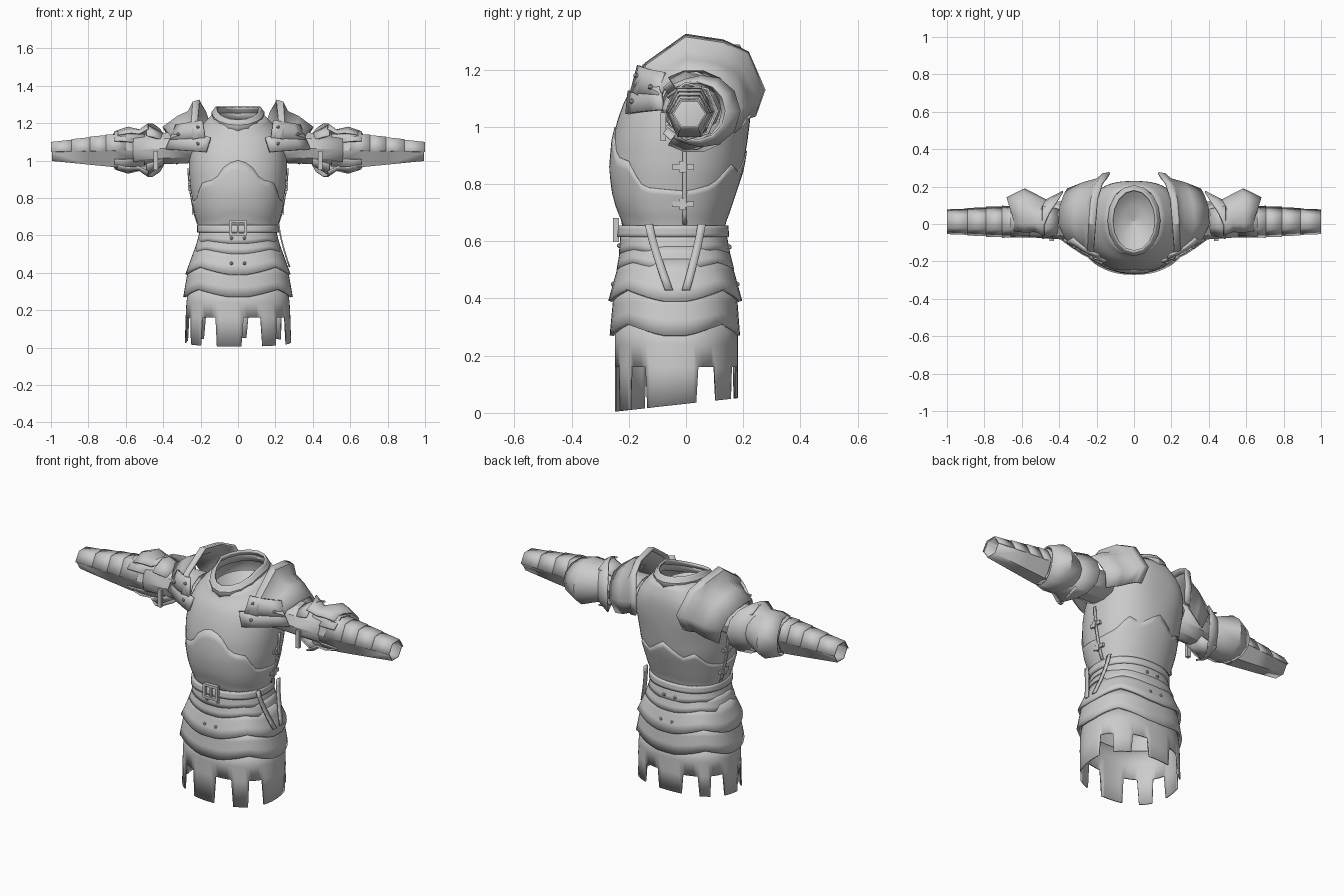
import bpy, bmesh, math
from mathutils import Vector
from math import sin, cos, pi, radians

if "Cube" in bpy.data.objects:
    bpy.data.objects.remove(bpy.data.objects["Cube"])

steel = bpy.data.materials.new("grey_steel")
steel.diffuse_color = (0.6, 0.6, 0.6, 1)
steel.use_nodes = True
steel.node_tree.nodes["Principled BSDF"].inputs["Base Color"].default_value = steel.diffuse_color


def finish(name, bm, thick=0, mirror=False, angle=30):
    bmesh.ops.recalc_face_normals(bm, faces=bm.faces)
    me = bpy.data.meshes.new(name)
    bm.to_mesh(me)
    bm.free()
    me.materials.append(steel)
    ob = bpy.data.objects.new(name, me)
    bpy.context.collection.objects.link(ob)
    bpy.ops.object.select_all(action='DESELECT')
    ob.select_set(True)
    bpy.context.view_layer.objects.active = ob
    bpy.ops.object.shade_smooth_by_angle(angle=radians(angle))
    if thick:
        m = ob.modifiers.new("thickness", 'SOLIDIFY')
        m.thickness, m.offset = thick, 0
    if mirror:
        m = ob.modifiers.new("mirror", 'MIRROR')
        m.use_mirror_merge = False
    return ob


def grid(name, nu, nv, f, wrap=True, thick=0, mirror=False, skip=None, angle=30):
    """Surface from f(i, j); wraps around in i when closed."""
    bm = bmesh.new()
    cols = nu if wrap else nu + 1
    vs = [[bm.verts.new(f(i, j)) for i in range(cols)] for j in range(nv + 1)]
    for j in range(nv):
        for i in range(nu):
            if skip and skip(i, j):
                continue
            k = (i + 1) % cols
            bm.faces.new((vs[j][i], vs[j][k], vs[j + 1][k], vs[j + 1][i]))
    return finish(name, bm, thick, mirror, angle)


def box(name, c, s, mirror=False):
    bm = bmesh.new()
    bmesh.ops.create_cube(bm, size=1)
    for v in bm.verts:
        v.co = [c[k] + v.co[k] * s[k] for k in range(3)]
    return finish(name, bm, 0, mirror)


def rivets(name, points):
    bm = bmesh.new()
    for p in points:
        r = bmesh.ops.create_icosphere(bm, subdivisions=1, radius=0.01)
        bmesh.ops.translate(bm, verts=r['verts'], vec=p)
    finish(name, bm, mirror=True)


def oval(t, hx, yf, yb, z, e=2.2):
    """Point on a rounded ring; t = 0 is the front."""
    p = lambda v: math.copysign(abs(v) ** (2 / e), v)
    return (hx * p(sin(t)), (yf + yb) / 2 - (yb - yf) / 2 * p(cos(t)), z)


def lerp_rows(rows, z):
    for a, b in zip(rows, rows[1:]):
        if z <= b[0]:
            k = (z - a[0]) / (b[0] - a[0])
            return [p + (q - p) * k for p, q in zip(a, b)]
    return rows[-1]


# Breast and back plate: z, half width, front y, back y
TORSO = [(.60, .2, -.21, .125), (.66, .208, -.212, .13), (.70, .222, -.232, .145), (.76, .236, -.25, .165),
         (.85, .252, -.262, .195), (.95, .26, -.254, .212), (1.03, .258, -.235, .222),
         (1.10, .245, -.208, .227), (1.16, .215, -.185, .226), (1.20, .18, -.168, .216), (1.25, .13, -.155, .192)]


def torso(t, z, off=0.0):
    _, hx, yf, yb = lerp_rows(TORSO, z)
    drop = .06 * max(0, cos(t)) * max(0, min(1, (z - 1.1) / .13))
    back = max(0, -cos(t)) * max(0, min(1, (z - .95) / .15))
    return oval(t, hx + off, yf - off, yb + off, z - drop, 2.2 + .6 * back)


N = 48
grid("breast_and_back_plate", N, 20, lambda i, j: torso(2 * pi * i / N, .6 + .65 * j / 20), thick=.006)


# Lower overlapping plate with a scalloped upper edge
EDGE = [(0, 1.0), (12, .98), (25, .9), (45, .88), (62, .79), (100, .775), (125, .80), (142, .87), (158, .84), (181, .92)]


def waist_plate(i, j):
    t = 2 * pi * i / N
    top = lerp_rows(EDGE, min(i, N - i) * 360 / N)[1]
    return torso(t, .63 + (top - .63) * j / 8, .004)


grid("waist_plate", N, 8, waist_plate, thick=.007)


# Neck collar, dipping at the front, with a rolled rim
def collar(i, j):
    t = 2 * pi * i / 16
    f = max(0, cos(t))
    grow, h = [(.012, -.025), (.014, .012), (0, .03), (-.006, .04)][j]
    return oval(t, .122 + grow, -.152 - grow, .188 + grow, 1.245 - .07 * f + h, 2)


grid("collar", 16, 3, collar, thick=.012)

# Dished lining below the neck opening
grid("neck_lining", 24, 4, lambda i, j: oval(2 * pi * i / 24, .128 * (1 - j / 4.02), .018 - .168 * (1 - j / 4.02),
                                             .018 + .168 * (1 - j / 4.02), 1.17 - .08 * (j / 4) ** .6, 2))


# Waist lames with zigzag lower edges
def band(name, top, bottom, wave=0.0, thick=.014):
    def f(i, j):
        t = 2 * pi * i / N
        d = min(1, 1.25 * abs((t / (pi / 2)) % 1 - .5) * 2)
        a = [p + (q - p) * j / 3 for p, q in zip(top, bottom)]
        return oval(t, a[1], a[2], a[3], a[0] + wave * (1 - d) * j / 3, 2.3)
    grid(name, N, 3, f, thick=thick)


band("belt", (.655, .21, -.23, .14), (.615, .21, -.235, .143), thick=.016)
band("waist_lame_1", (.625, .198, -.222, .135), (.555, .213, -.228, .148), .015)
band("waist_lame_2", (.58, .208, -.222, .142), (.50, .232, -.236, .162), .025)
band("hip_lame_1", (.535, .222, -.225, .15), (.39, .275, -.265, .19), .04)
band("hip_lame_2", (.43, .258, -.245, .17), (.27, .286, -.26, .182), .04)

# Skirt with square notches that widen downwards
M = 80
NOTCHES = [-74, -32, 12, 55, 118, 162, 205, 245]
cut = {(round(a / 4.5) + k) % M for a in NOTCHES for k in (-2, -1, 0, 1)}


def skirt(i, j):
    t = 2 * pi * i / M
    if j == 3:
        t += radians(2) * ((i - 1) % M in cut and i not in cut) - radians(2) * (i in cut and (i - 1) % M not in cut)
    z = (.33, .24, .16, .032)[j]
    x, y, _ = oval(t, (.26, .272, .276, .28)[j], -.245, .177, 0, 2.3)
    return (x, y, z + (.11 * y if j == 3 else 0))


grid("notched_skirt", M, 3, skirt, thick=.008, skip=lambda i, j: j == 2 and i in cut)

# Belt buckle and side fastenings
for n, x, z, sx, sz in (("left", -.04, .64, .014, .08), ("right", .04, .64, .014, .08),
                        ("top", 0, .675, .09, .014), ("bottom", 0, .605, .09, .014)):
    box("buckle_" + n, (x, -.245, z), (sx, .02, sz))
box("buckle_pin", (0, -.247, .64), (.012, .012, .06))
for n, z, x in (("upper", .86, .256), ("lower", .73, .234)):
    box(n + "_side_strap", (x, -.01, z), (.014, .075, .02), mirror=True)
    box(n + "_side_buckle", (x + .003, -.012, z), (.016, .022, .04), mirror=True)
grid("side_seam", 1, 8, lambda i, j: (torso(pi / 2, .66 + .3 * j / 8, .008)[0], -.012 + .016 * i, .66 + .3 * j / 8),
     wrap=False, thick=.006, mirror=True)

# Hanging belt straps on one side
for n, ya, yb in (("front", -.13, -.06), ("back", .055, 0)):
    def strap(i, j, ya=ya, yb=yb):
        k = j / 6
        return (.218 + .058 * k ** 1.4, ya + (yb - ya) * k ** 1.2 - .014 + .028 * i, .66 - .23 * k)
    grid(n + "_hanging_strap", 1, 6, strap, wrap=False, thick=.008)

# Pauldron: inner and outer arcs from front, over the top, to the back
INNER = [(.2, -.185, 1.12), (.215, -.14, 1.22), (.205, 0, 1.32), (.195, .13, 1.3), (.17, .215, 1.26),
         (.13, .272, 1.13), (.15, .24, 1.04)]
OUTER = [(.34, -.1, 1.08), (.365, -.075, 1.14), (.4, 0, 1.175), (.395, .09, 1.165), (.375, .15, 1.13),
         (.355, .185, 1.06), (.33, .165, .98)]


def pauldron(i, j):
    a, b = Vector(INNER[i]), Vector(OUTER[i])
    k, sy, sz = [(0, 1, 1), (.07, 1, 1), (.2, .93, .87), (.6, 1, 1), (1, 1, 1)][j]
    p = a.lerp(b, k)
    return (p.x + (.02 if j in (1, 2) else 0), .03 + (p.y - .03) * sy, 1.05 + (p.z - 1.05) * sz)


grid("pauldron", 6, 4, pauldron, wrap=False, thick=.012, mirror=True, angle=42)


# Overlapping shoulder lames at the front
def plate(name, a, b, c, d):
    a, b, c, d = map(Vector, (a, b, c, d))

    def f(i, j):
        p = a.lerp(b, i / 4).lerp(d.lerp(c, i / 4), j / 2)
        p.y -= .012 * sin(pi * i / 4)
        return p
    grid(name, 4, 2, f, wrap=False, thick=.014, mirror=True)


plate("upper_shoulder_lame", (.19, -.165, 1.215), (.33, -.075, 1.19), (.36, -.09, 1.11), (.175, -.19, 1.12))
plate("lower_shoulder_lame", (.145, -.198, 1.125), (.35, -.09, 1.14), (.385, -.08, 1.06), (.17, -.206, 1.045))
rivets("shoulder_rivets", [(.215, -.175, 1.18), (.215, -.19, 1.09), (.32, -.125, 1.14)])
rivets("waist_rivets", [(.035, -.232, .585), (.035, -.254, .45), (.035, .151, .58), (.035, .178, .45)])


# Arm tubes: x, centre y, centre z, half depth, half height
def tube(name, rows, n, a0=0.0, a1=360.0, thick=.006):
    wrap = a1 - a0 == 360

    def f(i, j):
        x, y, z, hy, hz = rows[j]
        a = radians(a0 + (a1 - a0) * i / n)
        return (x, y - hy * cos(a), z + hz * sin(a))
    grid(name, n, len(rows) - 1, f, wrap, thick, True, angle=25)


tube("upper_arm", [(.24, .02, 1.07, .11, .085), (.38, .02, 1.065, .1, .085), (.56, .012, 1.055, .08, .085)], 10)
FORE = [(.5, .012, 1.055, .08, .098), (.66, .012, 1.052, .08, .098), (.8, .012, 1.05, .072, .08),
        (.995, .012, 1.046, .058, .053)]
tube("forearm", FORE, 6)
# Stepped plates along the top of the forearm
for k, (x0, x1) in enumerate([(.6, .705), (.69, .79), (.775, .89), (.875, 1.0)]):
    rows = []
    for x, g in ((x0, .002), (x1, .006)):
        r = lerp_rows(FORE, x)
        rows.append((x, r[1], r[2], r[3] + g, r[4] + g))
    tube(f"forearm_lame_{k + 1}", rows, 3, 0, 180, .005)
box("arm_strap", (.44, -.08, 1.0), (.022, .02, .1), mirror=True)


# Elbow guard: flared cup wrapped around the back of the elbow
def elbow(i, j):
    a = radians(55 + 250 * i / 10)
    b = max(0, -cos(a))
    k = (0, .3, .68, 1)[j]
    r = (.142, .108, .112, .1)[j] + b * (.012, 0, .055, .02)[j]
    x = (.48 - .1 * b) * (1 - k) + (.64 + .04 * b) * k
    return (x, .02 - r * cos(a), 1.055 + r * sin(a))


grid("elbow_guard", 10, 3, elbow, wrap=False, thick=.008, mirror=True, angle=50)
for n, a0 in (("upper", 35), ("lower", 230)):
    tube(n + "_elbow_lame", [(.4, .02, 1.06, .09, .085), (.49, .02, 1.057, .12, .135)], 3, a0, a0 + 95, .008)
tube("elbow_outer_lame", [(.56, .015, 1.052, .086, .095), (.66, .015, 1.055, .096, .1)], 6, 30, 330, .008)
